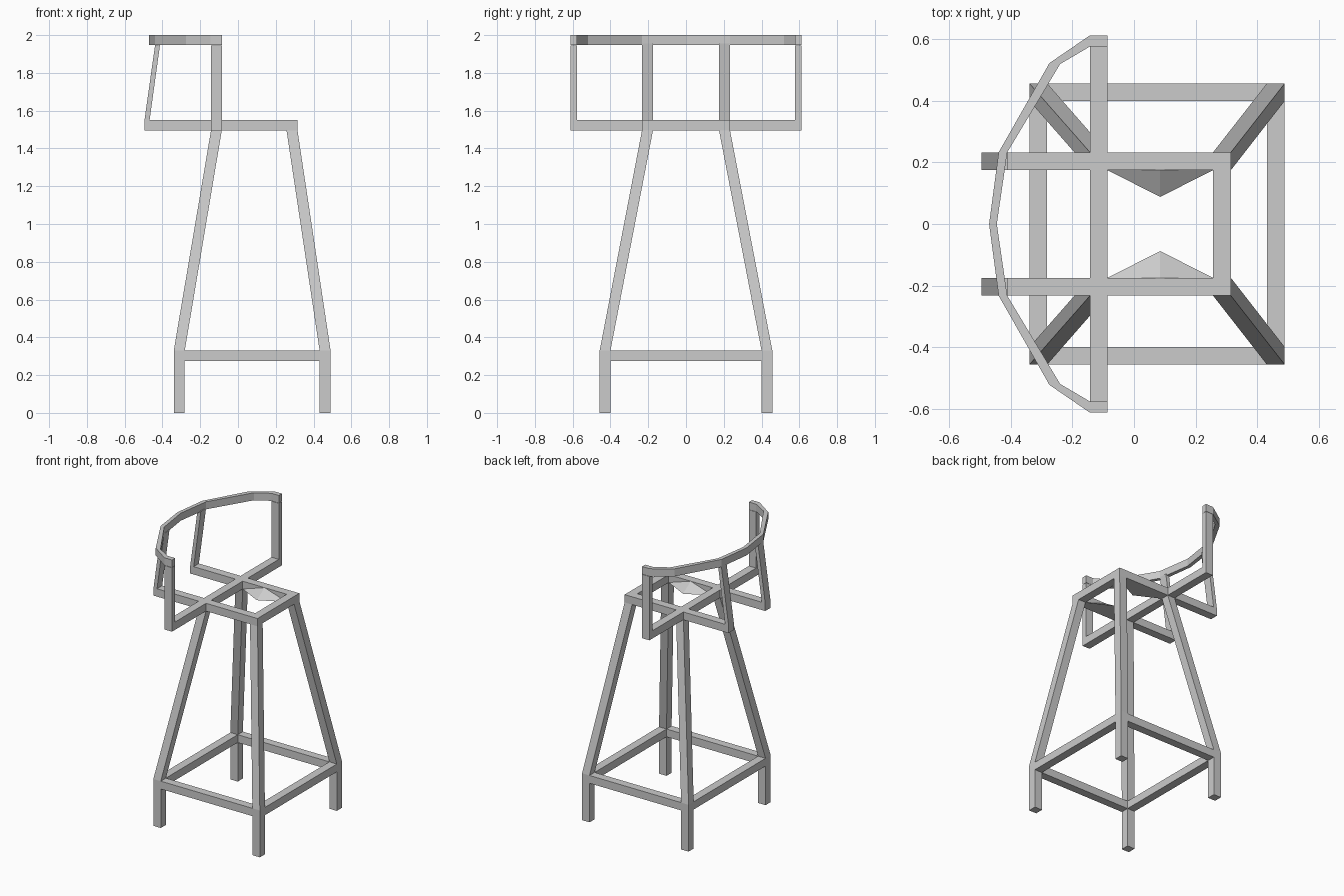
import bpy, bmesh

if "Cube" in bpy.data.objects:
    bpy.data.objects.remove(bpy.data.objects["Cube"])


def make(name, verts, faces):
    mesh = bpy.data.meshes.new(name)
    mesh.from_pydata(verts, [], faces)
    bm = bmesh.new()
    bm.from_mesh(mesh)
    bmesh.ops.recalc_face_normals(bm, faces=bm.faces)
    bm.to_mesh(mesh)
    bm.free()
    ob = bpy.data.objects.new(name, mesh)
    bpy.context.collection.objects.link(ob)
    return ob


def loft(name, rings):
    """Skin a list of four-point sections and cap both ends."""
    verts = [p for r in rings for p in r]
    faces = [(0, 1, 2, 3), tuple(len(verts) - 4 + i for i in range(4))]
    for k in range(len(rings) - 1):
        a = 4 * k
        for i in range(4):
            j = (i + 1) % 4
            faces.append((a + i, a + j, a + 4 + j, a + 4 + i))
    return make(name, verts, faces)


def section(x0, x1, y0, y1, z):
    return [(x0, y0, z), (x1, y0, z), (x1, y1, z), (x0, y1, z)]


def box(name, x0, x1, y0, y1, z0, z1):
    return loft(name, [section(x0, x1, y0, y1, z0), section(x0, x1, y0, y1, z1)])


FLOOR_Z, FOOT_Z, SEAT_Z, SEAT_TOP = 0.275, 0.33, 1.495, 1.55

for s, side in ((1, "left"), (-1, "right")):
    # legs: straight foot, then leaning in to the seat
    for end, lo, hi in (("back", (-0.34, -0.282), (-0.143, -0.086)),
                        ("front", (0.432, 0.49), (0.257, 0.315))):
        loft(f"{end}_leg_{side}", [
            section(*lo, s * 0.4, s * 0.457, 0),
            section(*lo, s * 0.4, s * 0.457, FOOT_Z),
            section(*hi, s * 0.175, s * 0.233, SEAT_Z)])
    # side stretcher and seat rail
    box(f"side_stretcher_{side}", -0.282, 0.432, s * 0.4, s * 0.457, FLOOR_Z, FOOT_Z)
    box(f"seat_rail_{side}", -0.495, 0.315, s * 0.175, s * 0.233, SEAT_Z, SEAT_TOP)
    # outrigger and arm post
    box(f"arm_support_{side}", -0.143, -0.086, s * 0.233, s * 0.612, SEAT_Z, SEAT_TOP)
    box(f"arm_post_{side}", -0.143, -0.086, s * 0.577, s * 0.612, SEAT_TOP, 1.945)
    # leaning back slat
    loft(f"back_slat_{side}", [
        section(-0.495, -0.468, s * 0.175, s * 0.233, SEAT_TOP),
        section(-0.438, -0.412, s * 0.175, s * 0.233, 1.955)])
    # faceted wedge inside the seat frame
    y0, y1 = s * 0.175, s * 0.088
    make(f"seat_wedge_{side}",
         [(-0.086, y0, SEAT_Z), (0.257, y0, SEAT_Z), (0.085, y1, SEAT_Z), (0.085, y0, SEAT_TOP)],
         [(0, 2, 3), (2, 1, 3), (0, 1, 2), (0, 3, 1)])

# cross members
for name, x0, x1 in (("back_stretcher", -0.34, -0.282), ("front_stretcher", 0.432, 0.49)):
    box(name, x0, x1, -0.4, 0.4, FLOOR_Z, FOOT_Z)
for name, x0, x1 in (("seat_back_bar", -0.143, -0.086), ("seat_front_bar", 0.257, 0.315)):
    box(name, x0, x1, -0.175, 0.175, SEAT_Z, SEAT_TOP)

# curved top rail: (outer xy, inner xy) for one half, mirrored
half = [(-0.086, 0.612, -0.086, 0.577), (-0.145, 0.612, -0.143, 0.577),
        (-0.275, 0.523, -0.24, 0.52), (-0.44, 0.233, -0.412, 0.233)]
path = half + [(-0.471, 0, -0.446, 0)] + [(a, -b, c, -d) for a, b, c, d in reversed(half)]
loft("top_rail", [[(a, b, 1.947), (c, d, 1.947), (c, d, 2.0), (a, b, 2.0)]
                  for a, b, c, d in path])
